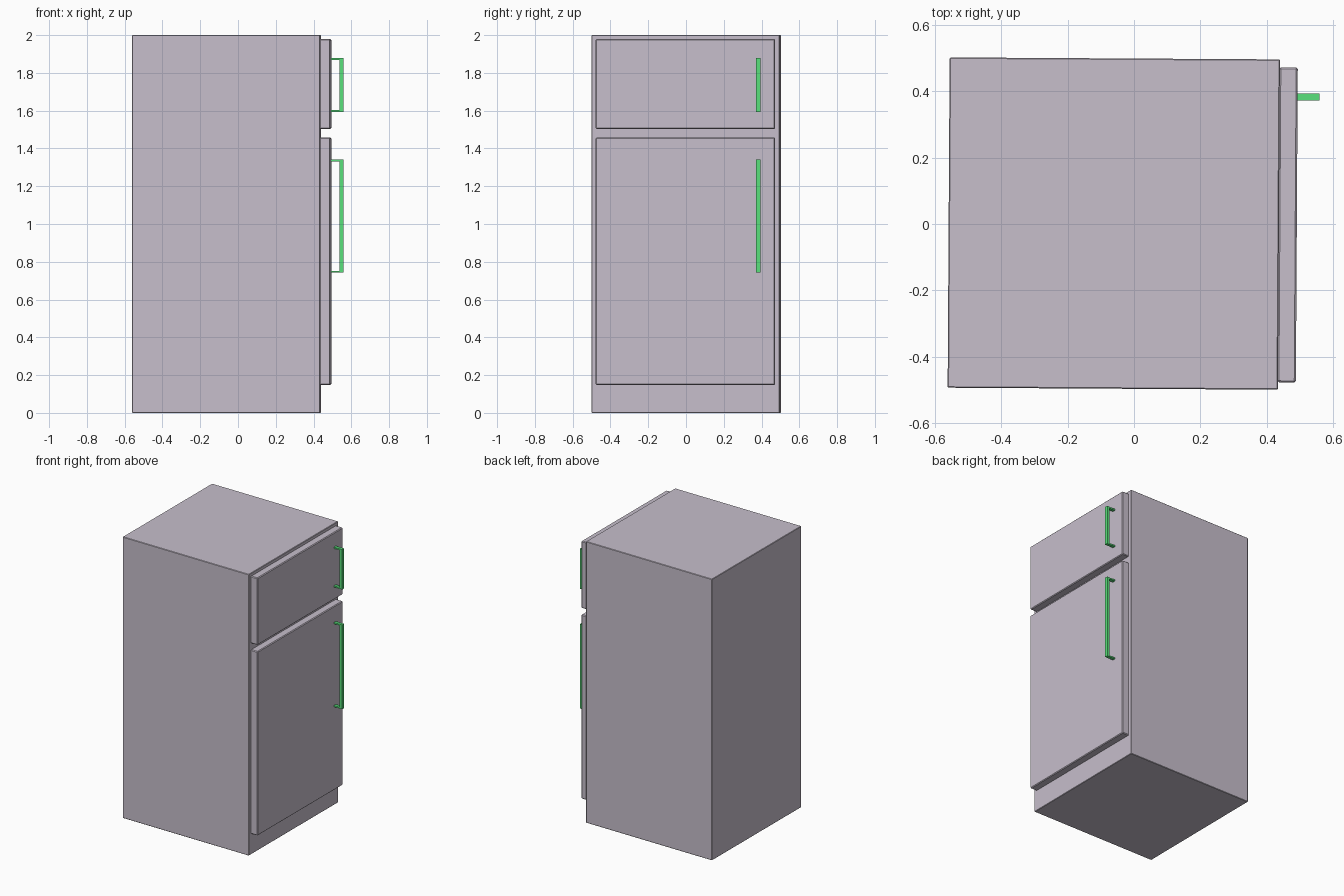
import bpy
import bmesh
from mathutils import Matrix, Vector

if "Cube" in bpy.data.objects:
    bpy.data.objects.remove(bpy.data.objects["Cube"])

TURN = Matrix.Rotation(-0.006, 4, 'Z')  # whole model sits very slightly turned


def material(name, color):
    mat = bpy.data.materials.new(name)
    mat.diffuse_color = color
    mat.use_nodes = True
    mat.node_tree.nodes["Principled BSDF"].inputs["Base Color"].default_value = mat.diffuse_color
    return mat


shell = material("shell", (0.57, 0.52, 0.60, 1))
green = material("green", (0.10, 0.75, 0.20, 1))


def add_boxes(name, boxes, mat, bevel=0.0):
    """One object from (min corner, max corner) boxes."""
    bm = bmesh.new()
    for lo, hi in boxes:
        lo, hi = Vector(lo), Vector(hi)
        place = Matrix.Translation((lo + hi) / 2) @ Matrix.Diagonal((*(hi - lo), 1))
        bmesh.ops.create_cube(bm, size=1, matrix=TURN @ place)
    mesh = bpy.data.meshes.new(name)
    bm.to_mesh(mesh)
    bm.free()
    mesh.materials.append(mat)
    obj = bpy.data.objects.new(name, mesh)
    bpy.context.collection.objects.link(obj)
    if bevel:
        mod = obj.modifiers.new("edge_bevel", 'BEVEL')
        mod.width = bevel
        mod.segments = 1
    return obj


def add_door(name, z0, z1):
    add_boxes(name, [((0.435, -0.475, z0), (0.491, 0.475, z1))], shell, 0.005)


def add_handle(name, z0, z1):
    y0, y1, post = 0.375, 0.397, 0.01
    add_boxes(name, [
        ((0.536, y0, z0), (0.557, y1, z1)),            # grip bar
        ((0.488, y0, z0), (0.536, y1, z0 + post)),     # lower post
        ((0.488, y0, z1 - post), (0.536, y1, z1)),     # upper post
    ], green)


# Cabinet
add_boxes("cabinet", [((-0.559, -0.497, 0), (0.437, 0.499, 2.0))], shell, 0.003)

# Freezer door and main door with their handles
for part, door, handle in (("freezer", (1.503, 1.98), (1.593, 1.878)),
                           ("main", (0.148, 1.457), (0.742, 1.342))):
    add_door(part + "_door", *door)
    add_handle(part + "_handle", *handle)
